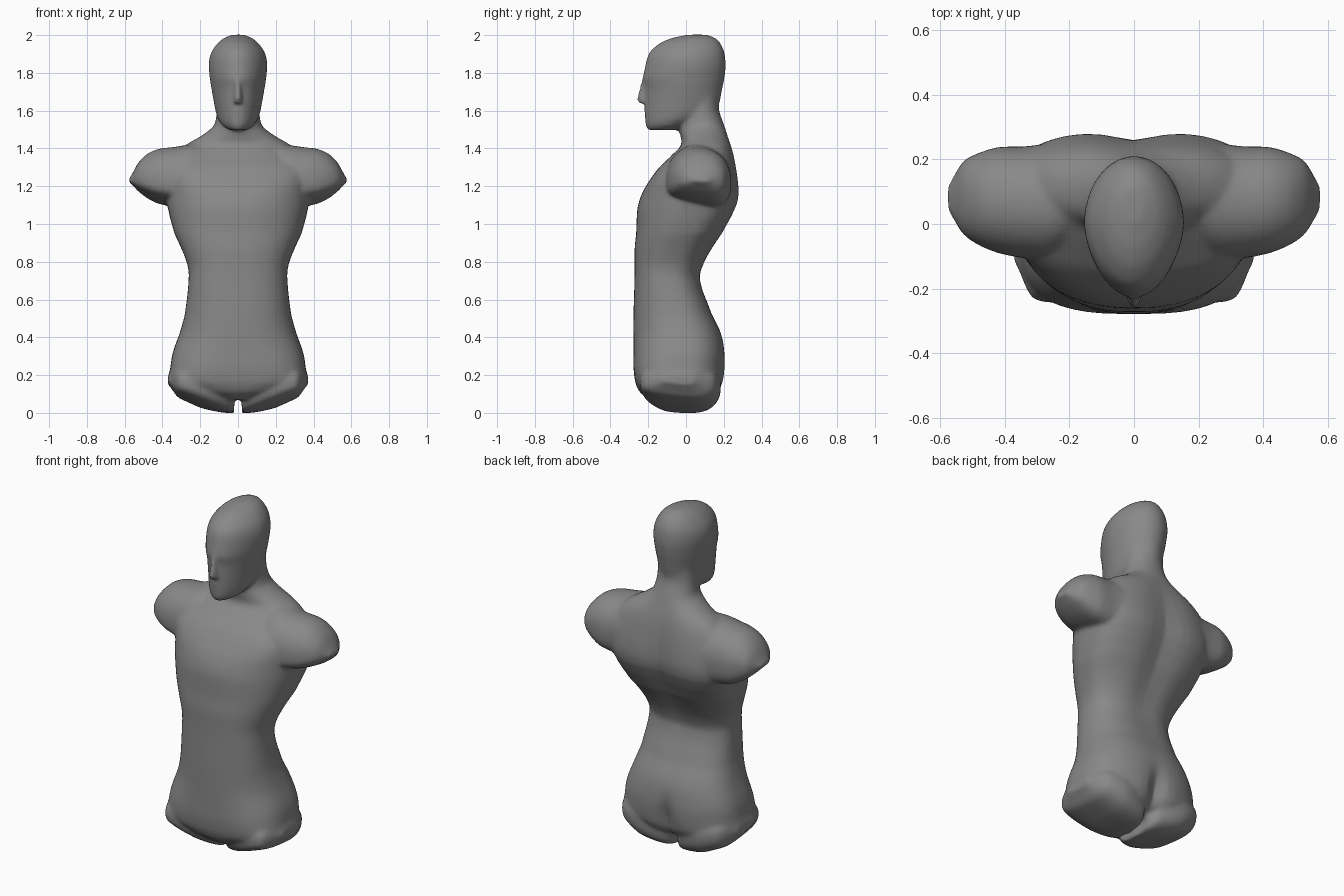
import bpy, bmesh, math
from mathutils import Vector

if "Cube" in bpy.data.objects:
    bpy.data.objects.remove(bpy.data.objects["Cube"])

SIDES = 48
bm = bmesh.new()


def spow(v, e):
    return math.copysign(abs(v) ** e, v)


def bump(v, centre, width):
    return math.exp(-((v - centre) / width) ** 2)


def smooth_rows(rows, steps=4):
    """Curved interpolation between table rows."""
    out = []
    for i in range(len(rows) - 1):
        p0, p1, p2 = rows[max(i - 1, 0)], rows[i], rows[i + 1]
        p3 = rows[min(i + 2, len(rows) - 1)]
        for s in range(steps):
            t = s / steps
            out.append([0.5 * (2 * b + (c - a) * t + (2 * a - 5 * b + 4 * c - d) * t * t
                               + (3 * b - a - 3 * c + d) * t ** 3)
                        for a, b, c, d in zip(p0, p1, p2, p3)])
            out[-1][0] = p1[0] + (p2[0] - p1[0]) * t
    return out + [list(rows[-1])]


def loft(rings):
    """Closed skin over a list of equally long point rings."""
    rows = [[bm.verts.new(p) for p in r] for r in rings]
    n = len(rows[0])
    for a, b in zip(rows, rows[1:]):
        for i in range(n):
            j = (i + 1) % n
            bm.faces.new((a[i], a[j], b[j], b[i]))
    bm.faces.new(rows[0][::-1])
    bm.faces.new(rows[-1])


def upright(z, half, front, back, nf=2.0, nb=2.0, groove=0.0, mid=0.5, narrow=0.0):
    """Horizontal superellipse, separate front and back squareness, spine groove."""
    cy, pts = front + (back - front) * mid, []
    width = 0.05 if z < 0.4 else 0.085
    for k in range(SIDES):
        t = 2 * math.pi * k / SIDES
        n = nb if math.sin(t) > 0 else nf
        x = half * spow(math.cos(t), 2 / n)
        s = spow(math.sin(t), 2 / n)
        if s > 0:
            y = cy + (back - cy) * s - groove * s * bump(x, 0, width)
        else:
            y = cy + (cy - front) * s
            x *= 1 + narrow * s
        pts.append(Vector((x, y, z)))
    return pts


def trunk_ring(z, half, front, back):
    """Squarer at hips, chest and shoulder blades, grooved at seat and spine."""
    nf = 2 + 0.95 * bump(z, 0.2, 0.15) + 0.5 * bump(z, 0.7, 0.4) + 0.95 * bump(z, 1.28, 0.1)
    nb = 2 + 0.5 * bump(z, 0.4, 0.4) + 1.2 * bump(z, 1.15, 0.22)
    groove = 0.045 * bump(z, 0.18, 0.12) + 0.028 * bump(z, 1.05, 0.35)
    return upright(z, half, front, back, nf, nb, groove, 0.55)


def sideways(side, x, low, high, front, back, mid, n_top, n_low):
    """Section in the y-z plane: domed above, flatter and tilted below."""
    cz, cy, ry, pts = low + (high - low) * mid, (front + back) / 2, (back - front) / 2, []
    tilt = 0.12 * (high - low) * min(x / 0.2, 1)
    for k in range(SIDES):
        t = 2 * math.pi * k / SIDES
        n = n_top if math.sin(t) > 0 else n_low
        c, s = spow(math.cos(t), 2 / n), spow(math.sin(t), 2 / n)
        z = cz + ((high - cz) * s if s > 0 else (cz - low) * s - tilt * c * s * s)
        pts.append(Vector((side * x, cy + ry * c, z)))
    return pts


# Trunk and neck: height, half width, front, back
TRUNK = [
    (0.07, 0.10, -0.20, 0.10), (0.11, 0.24, -0.245, 0.17),
    (0.16, 0.362, -0.268, 0.20), (0.24, 0.358, -0.278, 0.210),
    (0.32, 0.345, -0.278, 0.207), (0.42, 0.310, -0.278, 0.187),
    (0.52, 0.282, -0.278, 0.14), (0.70, 0.262, -0.273, 0.083),
    (0.78, 0.267, -0.272, 0.10), (0.87, 0.300, -0.272, 0.148),
    (0.95, 0.337, -0.264, 0.20), (1.08, 0.370, -0.258, 0.264),
    (1.15, 0.378, -0.238, 0.283), (1.22, 0.378, -0.20, 0.281),
    (1.30, 0.370, -0.142, 0.270), (1.37, 0.335, -0.07, 0.257),
    (1.42, 0.275, -0.025, 0.243), (1.47, 0.190, -0.03, 0.225),
    (1.52, 0.128, -0.04, 0.207), (1.60, 0.112, -0.04, 0.178),
    (1.70, 0.110, -0.04, 0.175),
]
loft([trunk_ring(*row) for row in smooth_rows(TRUNK)])

# Head: height, half width, front, back
HEAD = [
    (1.498, 0.050, -0.203, -0.04), (1.52, 0.082, -0.213, 0.02),
    (1.555, 0.106, -0.217, 0.10), (1.60, 0.120, -0.220, 0.165),
    (1.72, 0.141, -0.218, 0.192), (1.77, 0.149, -0.228, 0.203),
    (1.83, 0.155, -0.217, 0.210), (1.88, 0.151, -0.206, 0.208),
    (1.92, 0.136, -0.184, 0.200), (1.96, 0.106, -0.135, 0.180),
    (1.985, 0.075, -0.075, 0.155), (2.002, 0.035, 0.0, 0.115),
]
loft([upright(*row, narrow=0.12) for row in smooth_rows(HEAD)])

# Nose wedge
loft([upright(1.64, 0.024, -0.25, -0.18), upright(1.66, 0.022, -0.262, -0.18),
      upright(1.77, 0.012, -0.234, -0.18)])

# Cut-off arms: distance from middle, low, high, front, back
ARM = [
    (0.12, 1.16, 1.45, 0.00, 0.24), (0.24, 1.11, 1.425, -0.10, 0.25),
    (0.34, 1.105, 1.408, -0.105, 0.240), (0.42, 1.118, 1.398, -0.09, 0.238),
    (0.48, 1.145, 1.372, -0.066, 0.22), (0.53, 1.18, 1.322, -0.03, 0.192),
    (0.578, 1.222, 1.24, 0.04, 0.12),
]
# Cut-off thighs, same columns
THIGH = [
    (0.02, 0.0, 0.16, -0.15, 0.11), (0.05, 0.0, 0.20, -0.18, 0.15),
    (0.12, 0.012, 0.24, -0.22, 0.175), (0.20, 0.035, 0.26, -0.24, 0.185),
    (0.27, 0.065, 0.26, -0.242, 0.17), (0.32, 0.09, 0.25, -0.222, 0.14),
    (0.37, 0.15, 0.20, -0.12, 0.05),
]
for side in (-1, 1):
    loft([sideways(side, *row, 0.4, 2.1, 3.2) for row in smooth_rows(ARM)])
    loft([sideways(side, *row, 0.5, 2.4, 3.0) for row in smooth_rows(THIGH)])

bmesh.ops.recalc_face_normals(bm, faces=bm.faces)
mesh = bpy.data.meshes.new("torso_bust")
bm.to_mesh(mesh)
bm.free()
bust = bpy.data.objects.new("torso_bust", mesh)
bpy.context.collection.objects.link(bust)

# Fuse the parts into one soft skin
remesh = bust.modifiers.new("fuse", 'REMESH')
remesh.mode = 'VOXEL'
remesh.voxel_size = 0.01
soften = bust.modifiers.new("soften", 'SMOOTH')
soften.factor = 0.5
soften.iterations = 10
thin = bust.modifiers.new("thin", 'DECIMATE')
thin.ratio = 0.25

bpy.context.view_layer.objects.active = bust
bust.select_set(True)
for name in [m.name for m in bust.modifiers]:
    bpy.ops.object.modifier_apply(modifier=name)
bpy.ops.object.shade_smooth_by_angle(angle=math.radians(50))

# Plain grey finish
grey = bpy.data.materials.new("plain_grey")
grey.diffuse_color = (0.25, 0.25, 0.25, 1)
grey.use_nodes = True
grey.node_tree.nodes["Principled BSDF"].inputs["Base Color"].default_value = grey.diffuse_color
bust.data.materials.clear()
bust.data.materials.append(grey)
